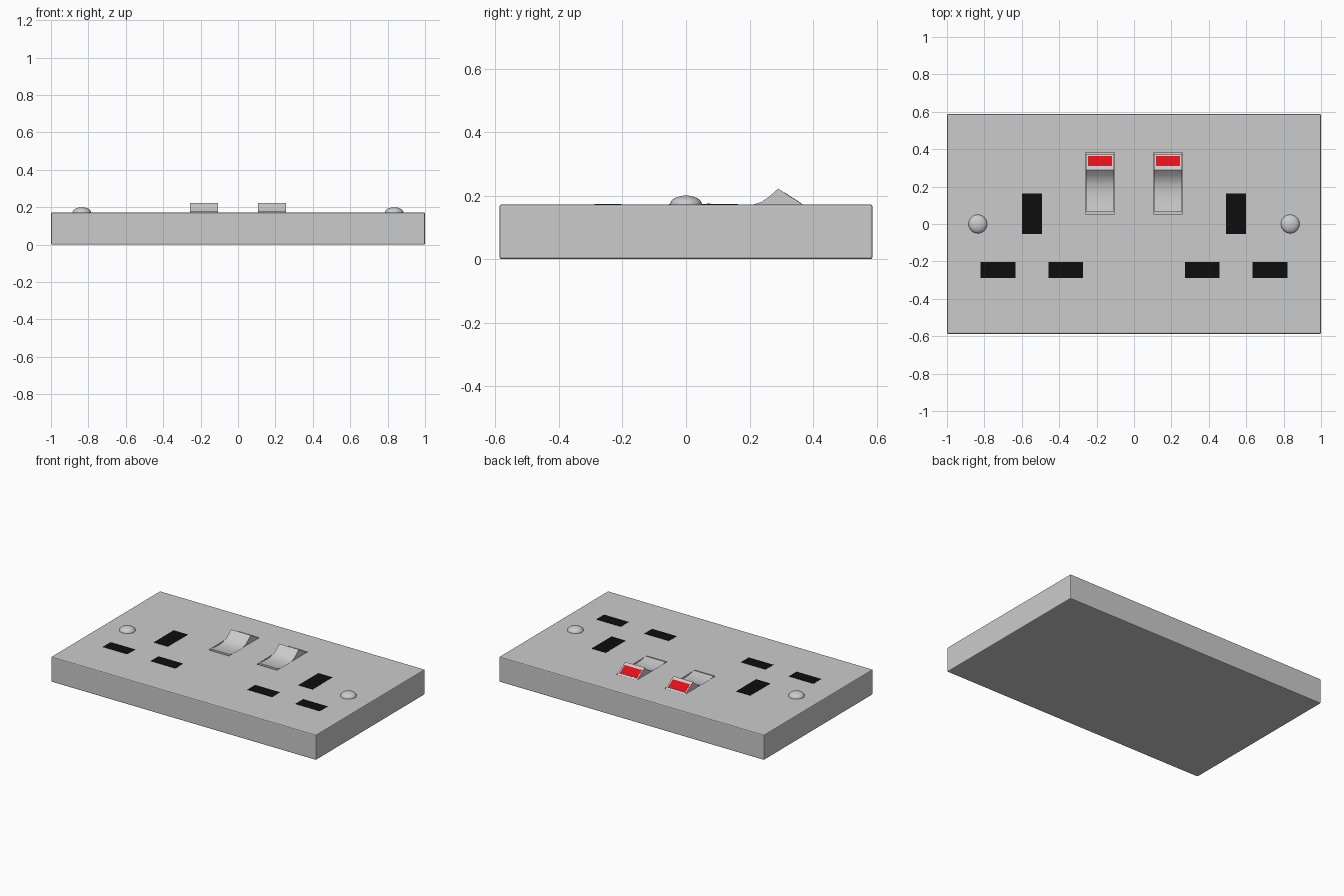
import bpy, bmesh
from math import radians

if "Cube" in bpy.data.objects:
    bpy.data.objects.remove(bpy.data.objects["Cube"])

TOP = 0.172


def material(name, color):
    m = bpy.data.materials.new(name)
    m.diffuse_color = color
    m.use_nodes = True
    m.node_tree.nodes["Principled BSDF"].inputs["Base Color"].default_value = m.diffuse_color
    return m


BLACK = material("black", (0.004, 0.004, 0.004, 1))
RED = material("red", (0.75, 0.005, 0.01, 1))


def box(name, x0, x1, y0, y1, z0, z1, mat=None):
    bpy.ops.mesh.primitive_cube_add(size=1, location=((x0 + x1) / 2, (y0 + y1) / 2, (z0 + z1) / 2))
    o = bpy.context.object
    o.name = name
    o.scale = (x1 - x0, y1 - y0, z1 - z0)
    bpy.ops.object.transform_apply(location=False, rotation=False, scale=True)
    if mat:
        o.data.materials.append(mat)
    return o


def extrude_profile(name, pts, x0, x1):
    """Extrude a closed (y, z) outline along x."""
    bm = bmesh.new()
    f = bm.faces.new([bm.verts.new((x0, y, z)) for y, z in pts])
    ext = bmesh.ops.extrude_face_region(bm, geom=[f])
    bmesh.ops.translate(bm, vec=(x1 - x0, 0, 0),
                        verts=[v for v in ext["geom"] if isinstance(v, bmesh.types.BMVert)])
    bmesh.ops.recalc_face_normals(bm, faces=bm.faces)
    me = bpy.data.meshes.new(name)
    bm.to_mesh(me)
    bm.free()
    o = bpy.data.objects.new(name, me)
    bpy.context.collection.objects.link(o)
    return o


# face plate with slightly softened edges
plate = box("face_plate", -1, 1, -0.587, 0.587, 0, TOP)
bev = plate.modifiers.new("bevel", "BEVEL")
bev.width = 0.006
bev.segments = 2

# rocker outline: rear slope, peak, concave finger dip, front lip
rocker = [(0.370, 0.13), (0.375, 0.167), (0.290, 0.222), (0.262, 0.197), (0.238, 0.180),
          (0.205, 0.169), (0.165, 0.165), (0.125, 0.167), (0.090, 0.172), (0.066, 0.176),
          (0.066, 0.13)]

for s, side in ((-1, "left"), (1, "right")):
    # pocket in the plate for the switch
    cx = s * 0.182
    cutter = box(side + "_pocket_cutter", cx - 0.077, cx + 0.077, 0.053, 0.381, 0.125, 0.3)
    cutter.hide_render = True
    cutter.hide_set(True)
    cut = plate.modifiers.new(side + "_pocket", "BOOLEAN")
    cut.object = cutter
    cut.solver = "EXACT"

    # rocker switch
    sw = extrude_profile(side + "_rocker_switch", rocker, cx - 0.074, cx + 0.074)
    bpy.context.view_layer.objects.active = sw
    bpy.ops.object.select_all(action="DESELECT")
    sw.select_set(True)
    bpy.ops.object.shade_smooth_by_angle(angle=radians(30))

    # red indicator lying on the rear slope
    slope = lambda y, d: (y, 0.222 - (y - 0.290) * 0.647 + d)
    extrude_profile(side + "_red_indicator",
                    [slope(0.363, -0.004), slope(0.363, 0.001), slope(0.309, 0.001), slope(0.309, -0.004)],
                    cx - 0.065, cx + 0.065).data.materials.append(RED)

    # pin openings: earth, outer and inner
    for name, c, w, y0, y1 in (("earth_slot", 0.546, 0.107, -0.053, 0.163),
                               ("outer_slot", 0.727, 0.186, -0.288, -0.203),
                               ("inner_slot", 0.365, 0.186, -0.288, -0.203)):
        box(f"{side}_{name}", s * c - w / 2, s * c + w / 2, y0, y1, TOP - 0.03, TOP + 0.001, BLACK)

    # domed fixing screw
    bpy.ops.mesh.primitive_uv_sphere_add(segments=32, ring_count=16, radius=1, location=(s * 0.835, 0, TOP))
    screw = bpy.context.object
    screw.name = side + "_screw"
    screw.scale = (0.05, 0.05, 0.028)
    bpy.ops.object.shade_smooth()
